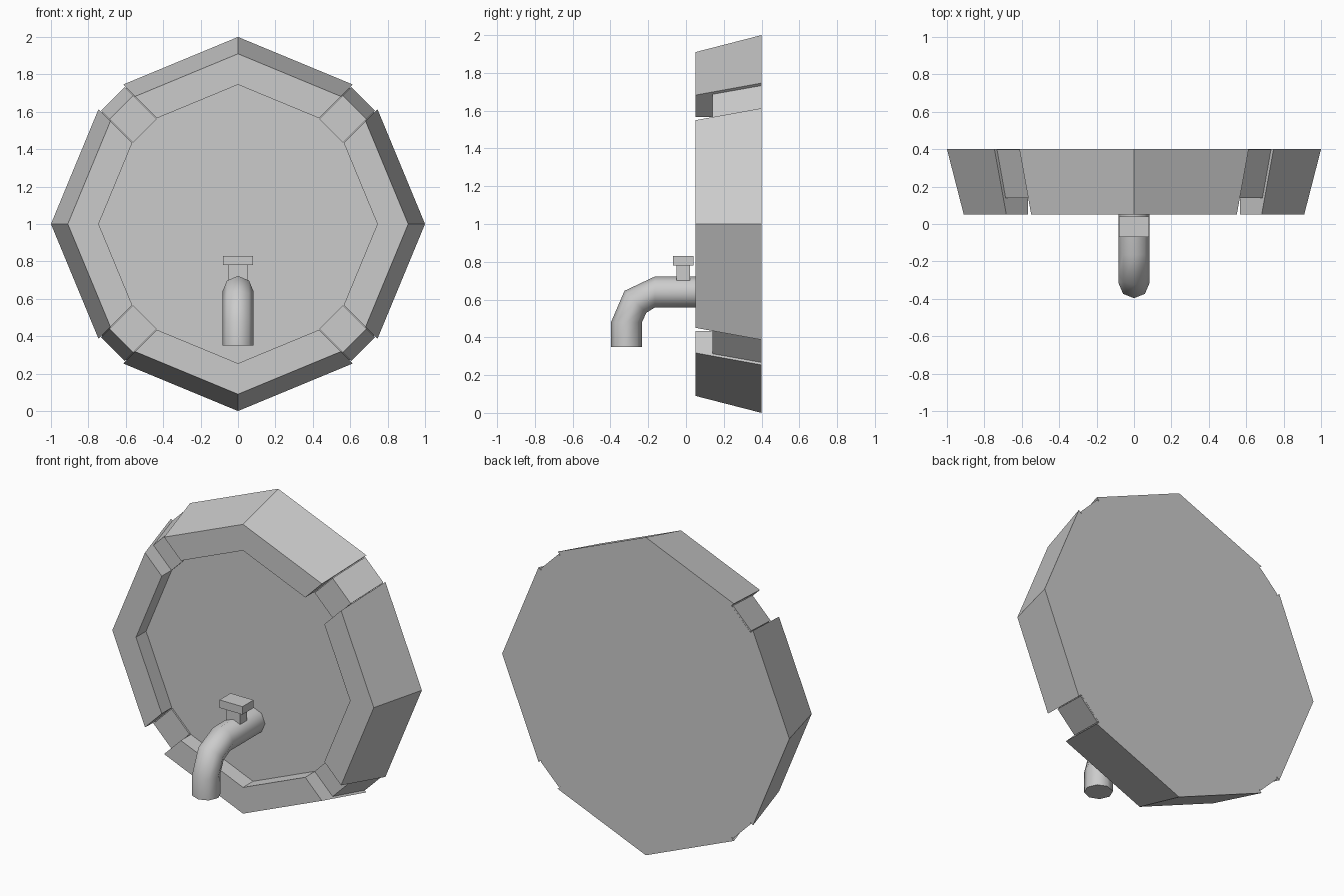
import bpy, bmesh, math
from mathutils import Vector, Matrix

if "Cube" in bpy.data.objects:
    bpy.data.objects.remove(bpy.data.objects["Cube"])

def finish(name, bm):
    bmesh.ops.recalc_face_normals(bm, faces=bm.faces)
    me = bpy.data.meshes.new(name)
    bm.to_mesh(me)
    bm.free()
    ob = bpy.data.objects.new(name, me)
    bpy.context.collection.objects.link(ob)
    return ob

def loft(name, rings):
    bm = bmesh.new()
    vs = [[bm.verts.new(p) for p in r] for r in rings]
    n = len(vs[0])
    for a, b in zip(vs, vs[1:]):
        for i in range(n):
            j = (i + 1) % n
            bm.faces.new((a[i], a[j], b[j], b[i]))
    bm.faces.new(vs[0])
    bm.faces.new(vs[-1])
    return finish(name, bm)

def octagon(r, y):
    return [(r * math.cos(i * math.pi / 4), y, 1 + r * math.sin(i * math.pi / 4)) for i in range(8)]

def diagonal_prism(name, profile, half, k):
    # radius/depth profile given thickness, turned to diagonal k
    a = math.pi / 4 + k * math.pi / 2
    c, s = math.cos(a), math.sin(a)
    return loft(name, [[(r * c - w * s, y, 1 + r * s + w * c) for r, y in profile]
                       for w in (-half, half)])

def box(name, x, y, z):
    return loft(name, [[(-x, y[0], h), (x, y[0], h), (x, y[1], h), (-x, y[1], h)] for h in z])

# barrel end: tapered octagon with recessed face
barrel = loft("barrel_end", [octagon(1, .4), octagon(.91, .05), octagon(.745, .05), octagon(.745, .15)])

# notches through the rim at the four diagonals, filled with lower blocks
for k in range(4):
    cut = diagonal_prism("notch_cutter", [(.69, -.1), (.69, .15), (.875, .15), (.9475, .44), (1.2, .44), (1.2, -.1)], .094, k)
    cut.hide_render = True
    cut.hide_viewport = True
    m = barrel.modifiers.new("notch", 'BOOLEAN')
    m.operation = 'DIFFERENCE'
    m.solver = 'EXACT'
    m.object = cut
    diagonal_prism("rim_block", [(.705, .14), (.882, .14), (.947, .399), (.705, .399)], .089, k)

# tap spout: eight-sided bent pipe
rings = []
for y, z, tilt in [(.16, .64, 0), (-.165, .64, 0), (-.268, .588, 45), (-.315, .48, 90), (-.315, .35, 90)]:
    t = math.radians(tilt)
    ring = []
    for i in range(8):
        a = i * math.pi / 4
        u = .082 * math.sin(a)
        ring.append((.083 * math.cos(a), y - u * math.sin(t), z + u * math.cos(t)))
    rings.append(ring)
spout = loft("tap_spout", rings)
bpy.context.view_layer.objects.active = spout
spout.select_set(True)
bpy.ops.object.shade_smooth_by_angle(angle=math.radians(50))

# tap handle
box("tap_stem", .05, (-.05, .02), (.70, .78))
box("tap_handle", .08, (-.07, .04), (.78, .83))
